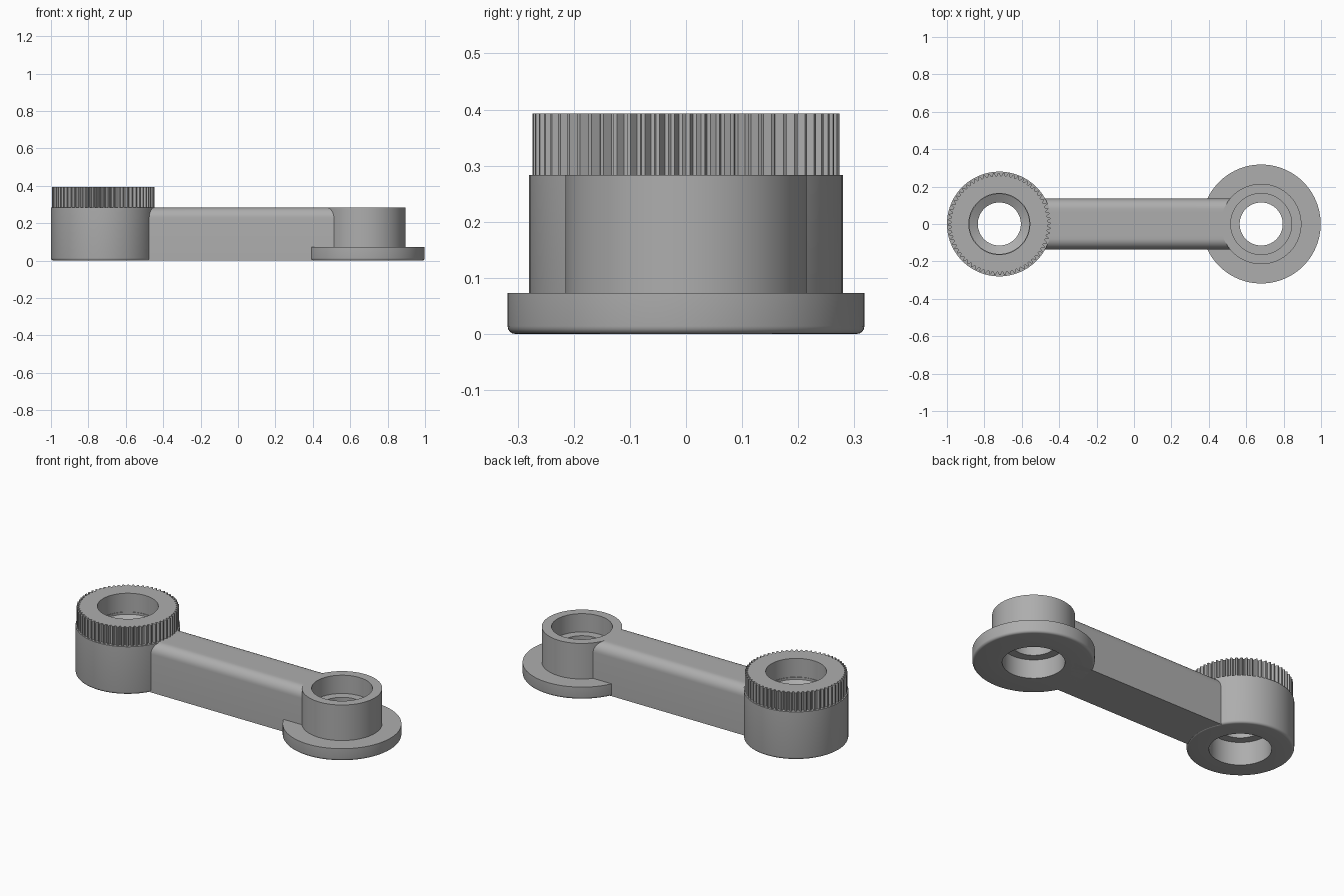
import bpy, bmesh, math

if "Cube" in bpy.data.objects:
    bpy.data.objects.remove(bpy.data.objects["Cube"])

grey = bpy.data.materials.new("mid_grey")
grey.diffuse_color = (0.42, 0.42, 0.42, 1)
grey.use_nodes = True
grey.node_tree.nodes["Principled BSDF"].inputs["Base Color"].default_value = grey.diffuse_color

LEFT, RIGHT = -0.72, 0.68     # hub centres on x
TOP = 0.283                   # height of arm and plain hub
SEG = 96


def finish(name, bm, x=0.0):
    bmesh.ops.remove_doubles(bm, verts=bm.verts, dist=1e-5)
    bmesh.ops.recalc_face_normals(bm, faces=bm.faces)
    me = bpy.data.meshes.new(name)
    bm.to_mesh(me)
    bm.free()
    ob = bpy.data.objects.new(name, me)
    ob.location.x = x
    bpy.context.collection.objects.link(ob)
    me.materials.append(grey)
    bpy.ops.object.select_all(action='DESELECT')
    ob.select_set(True)
    bpy.context.view_layer.objects.active = ob
    bpy.ops.object.shade_smooth_by_angle(angle=math.radians(30))
    return ob


def lathe(name, profile, x, seg=SEG, radius=None):
    """Revolve a closed (r, z) profile; radius(r, i) may reshape each column."""
    bm = bmesh.new()
    cols = []
    for i in range(seg):
        a = 2 * math.pi * i / seg
        col = []
        for r, z in profile:
            rr = radius(r, i) if radius else r
            col.append(bm.verts.new((rr * math.cos(a), rr * math.sin(a), z)))
        cols.append(col)
    n = len(profile)
    for i in range(seg):
        a, b = cols[i], cols[(i + 1) % seg]
        for j in range(n):
            k = (j + 1) % n
            bm.faces.new((a[j], b[j], b[k], a[k]))
    return finish(name, bm, x)


def foot(r, f=0.014):
    """Rounded lower outer edge."""
    return [(r - f + f * math.sin(t), f - f * math.cos(t))
            for t in (math.pi / 8 * k for k in range(5))]


# Large hub: bearing seats above and below an inner lip
lathe("large_hub", foot(0.28) + [(0.28, TOP), (0.16, TOP), (0.16, 0.27), (0.115, 0.245),
      (0.115, 0.135), (0.163, 0.135), (0.163, 0)], LEFT)

# Toothed ring on the large hub: four columns per tooth
TEETH = 64
lathe("toothed_ring", [(0.274, TOP), (0.274, 0.393), (0.163, 0.393), (0.163, TOP)], LEFT,
      TEETH * 4, lambda r, i: r - 0.016 if r > 0.2 and i % 4 > 1 else r)

# Small hub with its round base flange
lathe("small_hub_and_flange", foot(0.318) + [(0.318, 0.073), (0.215, 0.073), (0.215, TOP),
      (0.163, TOP), (0.163, 0.175), (0.115, 0.175), (0.115, 0.11),
      (0.163, 0.11), (0.163, 0)], RIGHT)

# Arm: rounded-top section whose ends follow the hub walls
W, F = 0.135, 0.055
half = [(W, 0.0)] + [(W - F + F * math.cos(t), TOP - F + F * math.sin(t))
                     for t in (math.pi / 16 * k for k in range(9))]
half += [(W - F - 0.02 * k, TOP) for k in range(1, 5)]
section = half + [(-y, z) for y, z in reversed(half[:-1])]
section += [(-W + 2 * W * k / 12, 0.0) for k in range(1, 12)]
bm = bmesh.new()
ends = []
for cx, r, s in ((LEFT, 0.277, 1), (RIGHT, 0.212, -1)):
    ends.append([bm.verts.new((cx + s * math.sqrt(r * r - y * y), y, z)) for y, z in section])
for j in range(len(section)):
    k = (j + 1) % len(section)
    bm.faces.new((ends[0][j], ends[0][k], ends[1][k], ends[1][j]))
finish("arm", bm)
